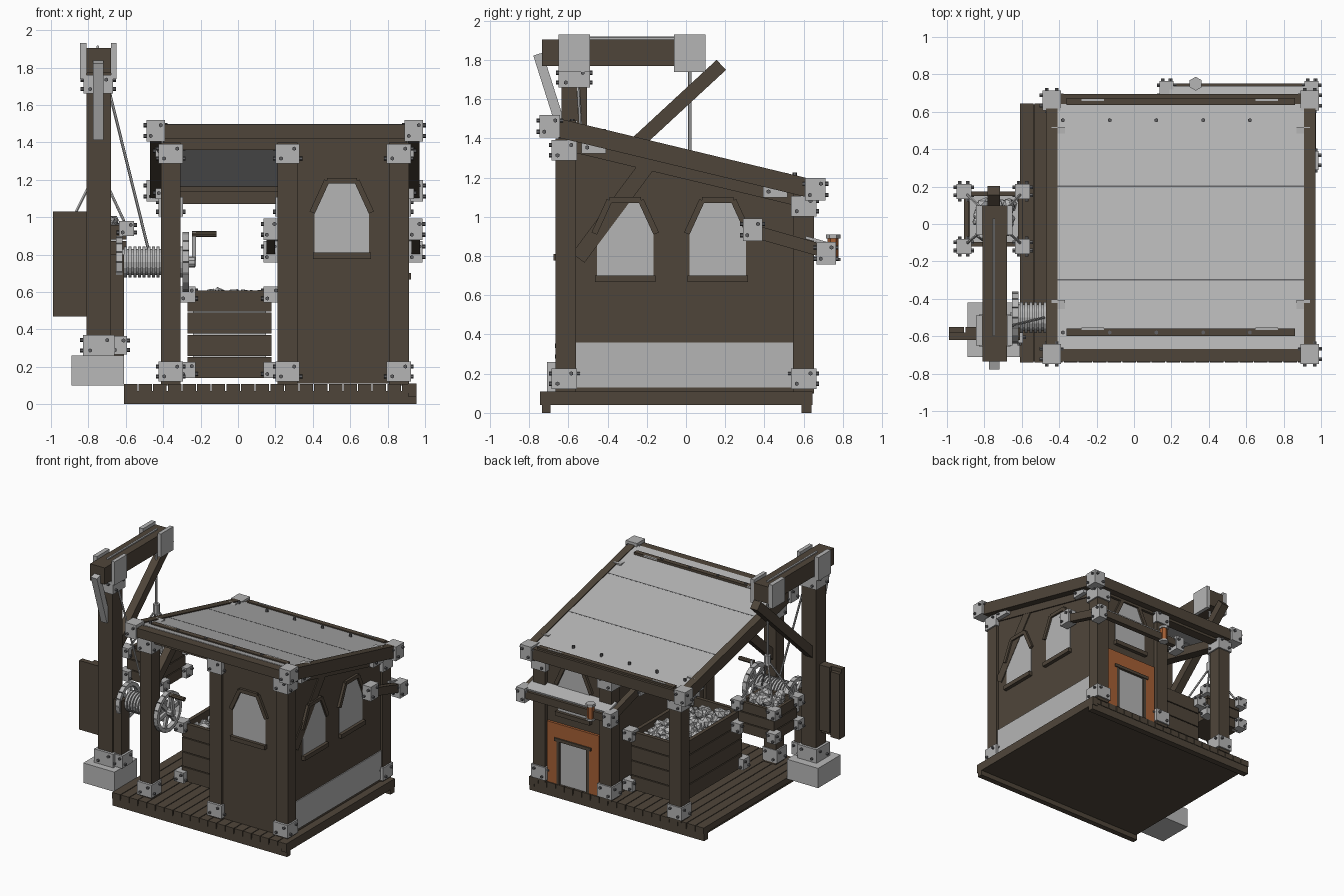
import bpy, bmesh, math, random
from mathutils import Vector, Matrix

if "Cube" in bpy.data.objects:
    bpy.data.objects.remove(bpy.data.objects["Cube"])

random.seed(4)


def material(name, col):
    m = bpy.data.materials.new(name)
    m.diffuse_color = (*col, 1)
    m.use_nodes = True
    m.node_tree.nodes["Principled BSDF"].inputs["Base Color"].default_value = m.diffuse_color
    return m


WOOD = material("dark wood", (0.078, 0.060, 0.042))
METAL = material("light metal", (0.46, 0.46, 0.46))
STONE = material("grey stone", (0.48, 0.48, 0.48))
BOLT = material("bolt steel", (0.12, 0.12, 0.125))
ORANGE = material("burnt orange", (0.38, 0.115, 0.035))


def finish(bm, name, mat, smooth=False):
    bmesh.ops.recalc_face_normals(bm, faces=bm.faces[:])
    me = bpy.data.meshes.new(name)
    bm.to_mesh(me)
    bm.free()
    me.materials.append(mat)
    ob = bpy.data.objects.new(name, me)
    bpy.context.collection.objects.link(ob)
    return ob


def add_box(bm, x, y, z):
    """Box from three (min, max) ranges."""
    c = Vector([(a + b) / 2 for a, b in (x, y, z)])
    s = [b - a for a, b in (x, y, z)]
    bmesh.ops.create_cube(bm, size=1, matrix=Matrix.Translation(c) @ Matrix.Diagonal((*s, 1)))


def add_beam(bm, p, q, w, h):
    p, q = Vector(p), Vector(q)
    d = q - p
    m = Matrix.Translation((p + q) / 2) @ d.to_track_quat('Y', 'Z').to_matrix().to_4x4()
    bmesh.ops.create_cube(bm, size=1, matrix=m @ Matrix.Diagonal((w, d.length, h, 1)))


def add_rod(bm, p, q, r, n=8):
    p, q = Vector(p), Vector(q)
    d = q - p
    m = Matrix.Translation((p + q) / 2) @ d.to_track_quat('Z', 'Y').to_matrix().to_4x4()
    bmesh.ops.create_cone(bm, cap_ends=True, segments=n, radius1=r, radius2=r, depth=d.length, matrix=m)


def boxes(name, mat, items):
    bm = bmesh.new()
    for it in items:
        add_box(bm, *it)
    return finish(bm, name, mat)


def beams(name, mat, items):
    bm = bmesh.new()
    for it in items:
        add_beam(bm, *it)
    return finish(bm, name, mat)


def rods(name, mat, items):
    bm = bmesh.new()
    for it in items:
        add_rod(bm, *it)
    return finish(bm, name, mat)


def slab(name, mat, pts, lo, hi, axis):
    """Extrude a (u, z) profile along x or y."""
    bm = bmesh.new()
    co = (lambda u, z, t: (t, u, z)) if axis == 'x' else (lambda u, z, t: (u, t, z))
    f = bm.faces.new([bm.verts.new(co(u, z, lo)) for u, z in pts])
    g = bmesh.ops.extrude_face_region(bm, geom=[f])
    vs = [v for v in g['geom'] if isinstance(v, bmesh.types.BMVert)]
    bmesh.ops.translate(bm, verts=vs, vec=(hi - lo, 0, 0) if axis == 'x' else (0, hi - lo, 0))
    return finish(bm, name, mat)


bolt_bm = bmesh.new()


def brackets(name, items):
    """Metal corner boxes (centre, size) with bolts on every upright face."""
    bm = bmesh.new()
    for c, s in items:
        add_box(bm, *[(c[i] - s[i] / 2, c[i] + s[i] / 2) for i in range(3)])
        for a in (0, 1):
            for sg in (-1, 1):
                for k in (-1, 1):
                    p = Vector(c)
                    p[a] += sg * s[a] / 2
                    p[1 - a] += k * s[1 - a] * 0.27
                    p.z += k * s[2] * 0.25
                    d = Vector((0, 0, 0))
                    d[a] = sg * 0.014
                    add_rod(bolt_bm, p - d * 0.3, p + d, 0.011, 6)
    return finish(bm, name, METAL)


def roof_z(y):
    return 1.465 - 0.24 * (y + 0.70)


# Deck: planks along y, edge beams and feet
n = 20
step = 1.565 / n
boxes("deck_planks", WOOD, [((-0.61 + i * step, -0.61 + (i + 1) * step - 0.006), (-0.74, 0.645), (0.06, 0.108)) for i in range(n)])
boxes("deck_frame", WOOD, [((-0.61, 0.955), (-0.735, -0.69), (0, 0.07)), ((-0.61, 0.955), (0.59, 0.64), (0, 0.07)),
                           ((-0.60, 0.95), (-0.73, 0.64), (0.04, 0.068)), ((0.91, 0.955), (-0.745, 0.645), (0.04, 0.11))])

# Posts with their foot and head brackets
PX = (-0.36, 0.265, 0.86)
boxes("posts", WOOD, [((x - 0.053, x + 0.053), (y - 0.053, y + 0.053), (0.1, h)) for x in PX for y, h in ((-0.613, 1.40), (0.60, 1.12))])
brackets("post_brackets", [((x, y, z), (0.13, 0.13, 0.105)) for x in PX
                           for y, zs in ((-0.62, (0.175, 1.34)), (0.60, (0.175, 1.055))) for z in zs])

# Room walls
side = [(-0.6, 0.11), (0.6, 0.11), (0.6, roof_z(0.6) - 0.03), (-0.6, roof_z(-0.6) - 0.03)]
slab("right_wall", WOOD, side, 0.83, 0.895, 'x')
slab("left_wall", WOOD, side, 0.235, 0.295, 'x')
boxes("front_wall", WOOD, [((0.28, 0.85), (-0.645, -0.59), (0.11, 1.40))])
boxes("back_wall", WOOD, [((0.28, 0.85), (0.565, 0.62), (0.11, 1.13))])
boxes("right_wall_base", METAL, [((0.88, 0.902), (-0.56, 0.547), (0.13, 0.36))])
beams("wall_brace", WOOD, [((0.897, -0.55, 0.79), (0.897, -0.2, 1.26), 0.012, 0.08)])


# Arched windows with trim and sill
def window(name, axis, u, z, lo, hi, out):
    prof = [(-0.145, 0), (0.145, 0), (0.145, 0.23), (0.075, 0.37), (-0.075, 0.37), (-0.145, 0.23)]
    slab(name + "_glass", METAL, [(u + a, z + b) for a, b in prof], lo, hi, axis)
    t = hi if out > 0 else lo
    co = (lambda a, b: (t, u + a, z + b)) if axis == 'x' else (lambda a, b: (u + a, t, z + b))
    arch = [(-0.158, 0.215), (-0.08, 0.385), (0.08, 0.385), (0.158, 0.215)]
    w, h = 0.03, 0.03
    bm = bmesh.new()
    for p, q in zip(arch, arch[1:]):
        add_beam(bm, co(*p), co(*q), w, h)
    add_beam(bm, co(-0.155, -0.016), co(0.155, -0.016), 0.05, 0.034)
    finish(bm, name + "_trim", WOOD)


window("right_window_front", 'x', -0.31, 0.70, 0.825, 0.90, 1)
window("right_window_back", 'x', 0.162, 0.70, 0.825, 0.90, 1)
window("front_window", 'y', 0.555, 0.81, -0.65, -0.585, -1)
window("back_window", 'y', 0.565, 0.70, 0.56, 0.625, 1)

# Hearth surround and door on the back
boxes("hearth_surround", ORANGE, [((0.33, 0.42), (0.60, 0.64), (0.11, 0.60)), ((0.71, 0.80), (0.60, 0.64), (0.11, 0.60)),
                                  ((0.42, 0.71), (0.60, 0.64), (0.48, 0.60))])
boxes("hearth_frame", WOOD, [((0.42, 0.445), (0.60, 0.645), (0.11, 0.48)), ((0.685, 0.71), (0.60, 0.645), (0.11, 0.48)),
                             ((0.40, 0.73), (0.60, 0.65), (0.46, 0.485))])
boxes("hearth_door", METAL, [((0.445, 0.685), (0.60, 0.63), (0.11, 0.46))])

# Roof frame
SX = (-0.44, 0.94)
beams("roof_side_beams", WOOD, [((x, -0.70, roof_z(-0.70)), (x, 0.66, roof_z(0.66)), 0.06, 0.095) for x in SX])
beams("rafters", WOOD, [((x, -0.6, roof_z(-0.6) - 0.07), (x, 0.6, roof_z(0.6) - 0.07), 0.08, 0.07) for x in (-0.36, 0.265, 0.865)])
boxes("roof_cross_beams", WOOD, [((-0.44, 0.94), (-0.735, -0.665), (1.42, 1.495)), ((-0.40, 0.90), (-0.65, -0.58), (1.36, 1.43)),
                                 ((-0.44, 0.94), (0.63, 0.695), (1.09, 1.18)), ((-0.40, 0.90), (0.56, 0.64), (1.07, 1.14))])
brackets("roof_corners", [((x, y, z), (0.10, 0.105, 0.115)) for x in SX for y, z in ((-0.695, 1.463), (0.66, 1.14))])
brackets("rafter_brackets", [((x, y, z), (0.07, 0.125, 0.125)) for x in (-0.405, 0.905) for y, z in ((-0.47, 1.385), (0.455, 1.16))])

# Roof sheets, top batten, bolts
sheets = []
for k, (a, b) in enumerate(((-0.67, -0.303), (-0.297, 0.197), (0.203, 0.64))):
    sheets.append(((0.25, a, roof_z(a) + 0.030), (0.25, b, roof_z(b) + 0.030), 1.33, 0.022))
beams("roof_sheets", METAL, sheets)
beams("roof_seams", BOLT, [((0.25, y - 0.004, roof_z(y) + 0.036), (0.25, y + 0.004, roof_z(y) + 0.034), 1.33, 0.014) for y in (-0.3, 0.2)])
boxes("roof_battens", WOOD, [((-0.36, 0.86), (y - 0.02, y + 0.02), (roof_z(y) + 0.02, roof_z(y) + 0.055)) for y in (-0.58, 0.655)])
boxes("batten_plates", METAL, [((x - 0.06, x + 0.06), (y - 0.006, y + 0.006), (roof_z(y) + 0.05, roof_z(y) + 0.06))
                               for x in (-0.22, 0.71) for y in (-0.56, 0.663)])
for y in (-0.58, 0.555):
    for i in range(5):
        x = -0.38 + i * 0.25
        add_rod(bolt_bm, (x, y, roof_z(y) + 0.03), (x, y, roof_z(y) + 0.062), 0.011, 6)

# Braces in the open bay
beams("bay_braces", WOOD, [((-0.36, -0.58, 0.98), (-0.36, -0.22, 1.31), 0.06, 0.07)])

# Rear awning on two arms
AX = (0.175, 0.95)
beams("awning_arms", WOOD, [((x, 0.30, 0.94), (x, 0.72, 0.82), 0.045, 0.065) for x in AX])
boxes("awning_bar", WOOD, [((0.18, 0.93), (0.71, 0.75), (0.79, 0.85))])
beams("awning_sheet", METAL, [((0.56, 0.61, 0.895), (0.56, 0.735, 0.86), 0.74, 0.015)])
brackets("awning_brackets", [((x, y, z), (0.075, 0.10, 0.115)) for x in AX for y, z in ((0.34, 0.935), (0.715, 0.815))])

# Lantern
rods("lantern_glow", ORANGE, [((0.33, 0.75, 0.79), (0.33, 0.75, 0.89), 0.028, 6)])
rods("lantern_caps", METAL, [((0.33, 0.75, a), (0.33, 0.75, b), 0.037, 6) for a, b in ((0.775, 0.79), (0.89, 0.91))])


# Open plank boxes with corner brackets and stones
def stones(name, x, y, z, count):
    bm = bmesh.new()
    for _ in range(count):
        r = random.uniform(0.03, 0.05)
        loc = Matrix.Translation([random.uniform(a + (r if i < 2 else 0), b - (r if i < 2 else 0)) for i, (a, b) in enumerate((x, y, z))])
        rot = Matrix.Rotation(random.uniform(0, 6), 4, Vector((random.random(), random.random(), 0.5)).normalized())
        bmesh.ops.create_icosphere(bm, subdivisions=1, radius=r, matrix=loc @ rot @ Matrix.Diagonal((1.1, 0.95, 0.8, 1)))
    return finish(bm, name, STONE)


def plank_box(name, x, y, z, rows, t, bsize):
    h = (z[1] - z[0]) / rows
    items = [(x, y, (z[0], z[0] + 0.03))]
    for i in range(rows):
        zz = (z[0] + i * h, z[0] + (i + 1) * h - 0.007)
        items += [(x, (y[0], y[0] + t), zz), (x, (y[1] - t, y[1]), zz), ((x[0], x[0] + t), y, zz), ((x[1] - t, x[1]), y, zz)]
    boxes(name + "_planks", WOOD, items)
    brackets(name + "_brackets", [((a, b, c), (bsize,) * 3) for a in x for b in y for c in (z[0] + bsize / 2, z[1] - bsize / 3)])


plank_box("ore_bin", (-0.27, 0.18), (-0.33, 0.45), (0.14, 0.615), 4, 0.03, 0.085)
boxes("ore_bin_fill", STONE, [((-0.24, 0.15), (-0.30, 0.42), (0.2, 0.52))])
stones("ore_bin_stones", (-0.24, 0.15), (-0.30, 0.42), (0.52, 0.58), 110)
plank_box("hoist_crate", (-0.91, -0.595), (-0.12, 0.175), (0.71, 0.965), 3, 0.025, 0.08)
boxes("hoist_crate_fill", STONE, [((-0.88, -0.62), (-0.1, 0.15), (0.74, 0.90))])
stones("hoist_crate_stones", (-0.88, -0.62), (-0.1, 0.15), (0.91, 0.98), 45)

# Crane: footing, post, arm, brace, side panel
boxes("crane_footing", STONE, [((-0.89, -0.61), (-0.71, -0.42), (0.10, 0.26))])
boxes("crane_post", WOOD, [((-0.81, -0.68), (-0.635, -0.505), (0.26, 1.78)), ((-0.68, -0.61), (-0.62, -0.52), (0.26, 0.80))])
boxes("crane_arm", WOOD, [((-0.81, -0.68), (-0.735, 0.10), (1.77, 1.905))])
beams("crane_brace", WOOD, [((-0.75, -0.55, 1.10), (-0.75, 0.18, 1.775), 0.065, 0.07)])
boxes("crane_side_panel", WOOD, [((-0.99, -0.80), (-0.62, -0.58), (0.47, 1.03)), ((-0.99, -0.91), (-0.58, -0.55), (0.47, 1.0)),
                                 ((-0.90, -0.80), (-0.58, -0.55), (0.5, 1.03))])
brackets("crane_brackets", [((-0.745, -0.57, 0.315), (0.17, 0.17, 0.11)), ((-0.635, -0.57, 0.315), (0.085, 0.13, 0.10)),
                            ((-0.747, -0.57, 1.71), (0.16, 0.16, 0.10))])
boxes("crane_arm_plates", METAL, [(x, (y - 0.08, y + 0.08), (1.74, 1.93)) for x in ((-0.845, -0.81), (-0.68, -0.65)) for y in (-0.57, 0.02)])
beams("crane_tail_strap", METAL, [((-0.747, -0.755, 1.83), (-0.747, -0.625, 1.42), 0.055, 0.05)])

# Ropes over the arm, to the winch and to the crate
hook = (-0.745, 0.02, 1.27)
rods("ropes", METAL, [((-0.75, -0.6, 1.91), (-0.75, 0.03, 1.91), 0.009, 6), (hook, (-0.745, 0.02, 1.77), 0.009, 6),
                      ((-0.685, -0.55, 1.66), (-0.48, -0.5, 0.83), 0.008, 6), ((-0.745, 0.02, 1.23), (-0.745, 0.02, 1.31), 0.025, 8)]
     + [(hook, (x, y, 0.98), 0.008, 6) for x in (-0.89, -0.61) for y in (-0.10, 0.155)])

# Winch drum wound with rope
WY, WZ = -0.5, 0.76
rods("winch_drum", METAL, [((-0.66, WY, WZ), (-0.23, WY, WZ), 0.03, 10), ((-0.62, WY, WZ), (-0.29, WY, WZ), 0.07, 16)]
     + [((-0.61 + i * 0.025, WY, WZ), (-0.594 + i * 0.025, WY, WZ), 0.082, 16) for i in range(13)])

# Spoked winch wheels
bm = bmesh.new()
for wx, r in ((-0.635, 0.125), (-0.28, 0.145)):
    for i in range(16):
        a, b = (math.tau * k / 16 for k in (i, i + 1))
        add_beam(bm, (wx, WY + r * math.cos(a), WZ + r * math.sin(a)), (wx, WY + r * math.cos(b), WZ + r * math.sin(b)), 0.035, 0.03)
    for i in range(3):
        a = math.pi * i / 3 + 0.2
        d = Vector((0, math.cos(a), math.sin(a))) * r
        add_beam(bm, Vector((wx, WY, WZ)) - d, Vector((wx, WY, WZ)) + d, 0.02, 0.03)
finish(bm, "winch_wheels", METAL)

# Crank
beams("crank_arm", METAL, [((-0.235, WY + 0.01, WZ - 0.02), (-0.235, WY - 0.02, 0.925), 0.02, 0.03)])
rods("crank_handle", WOOD, [((-0.245, WY - 0.02, 0.91), (-0.115, WY - 0.02, 0.91), 0.017, 8)])

finish(bolt_bm, "bolts", BOLT)
